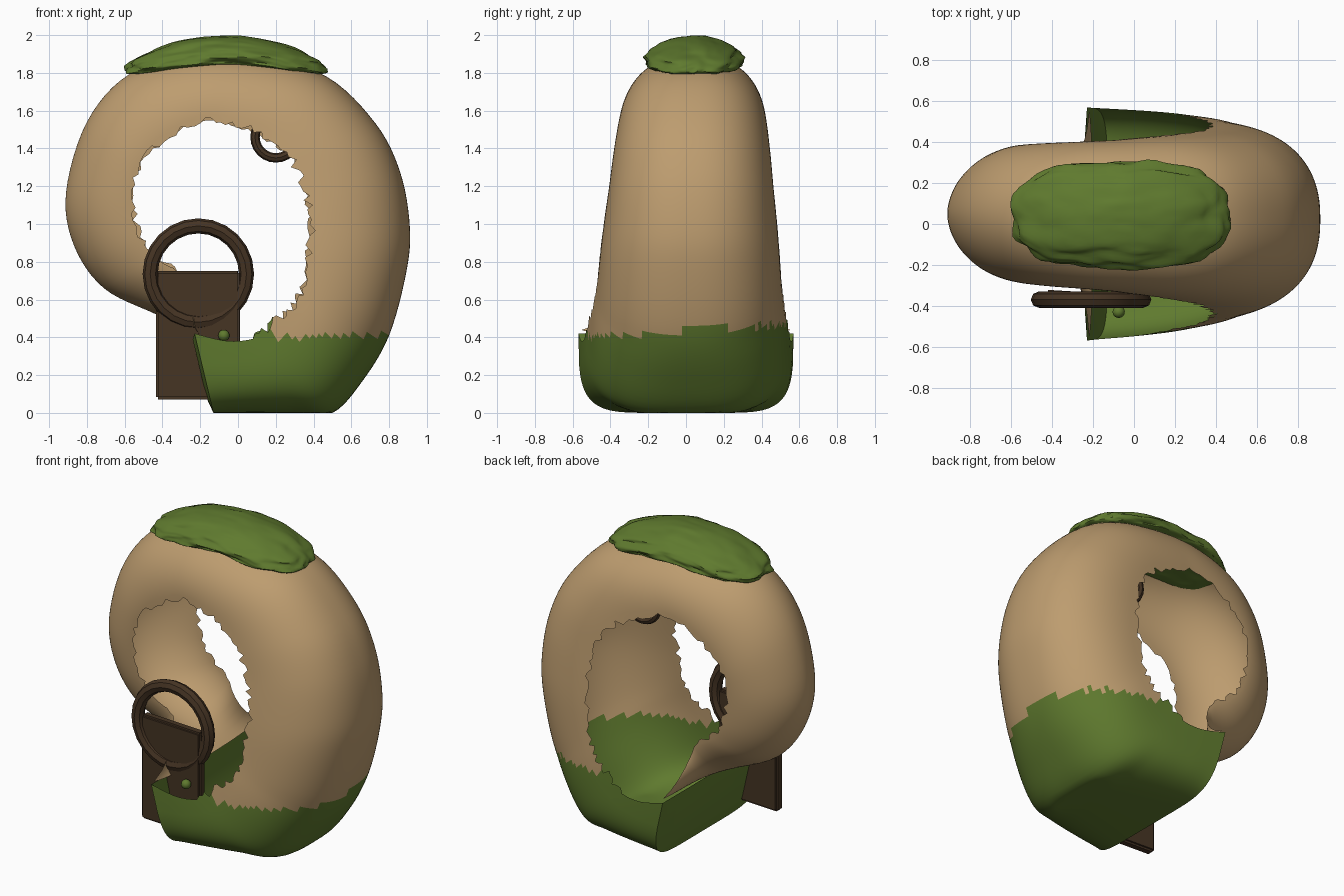
import bpy, bmesh, math, random
from mathutils import Matrix, Vector, noise

random.seed(4)
if "Cube" in bpy.data.objects:
    bpy.data.objects.remove(bpy.data.objects["Cube"])


def material(name, rgb):
    mat = bpy.data.materials.new(name)
    mat.use_nodes = True
    mat.diffuse_color = (*rgb, 1)
    mat.node_tree.nodes["Principled BSDF"].inputs["Base Color"].default_value = (*rgb, 1)
    return mat


TAN = material("tan", (0.51, 0.335, 0.16))
GREEN = material("moss green", (0.115, 0.195, 0.028))
BROWN = material("dark brown", (0.06, 0.034, 0.017))


def finish(obj, name, *mats):
    obj.name = name
    for mat in mats:
        obj.data.materials.append(mat)
    bpy.ops.object.select_all(action="DESELECT")
    obj.select_set(True)
    bpy.context.view_layer.objects.active = obj
    bpy.ops.object.shade_smooth_by_angle(angle=math.radians(40))
    return obj


def from_bmesh(bm, name, *mats):
    mesh = bpy.data.meshes.new(name)
    bm.to_mesh(mesh)
    bm.free()
    obj = bpy.data.objects.new(name, mesh)
    bpy.context.collection.objects.link(obj)
    return finish(obj, name, *mats)


def hoop(name, center, radius, tube):
    bpy.ops.mesh.primitive_torus_add(
        location=center, rotation=(math.pi / 2, 0, 0), major_radius=radius,
        minor_radius=tube, major_segments=24, minor_segments=8)
    return finish(bpy.context.object, name, BROWN)


def smooth_step(values, f):
    # Catmull-Rom blend of four neighbouring stations
    a, b, c, d = values
    return 0.5 * (2 * b + (c - a) * f + (2 * a - 5 * b + 4 * c - d) * f * f
                  + (3 * b - a - 3 * c + d) * f ** 3)


def spow(v, p):
    return math.copysign(abs(v) ** p, v)


# Curled shell stations, mouth to tail: inner x, z and outer x, z
STATIONS = [Vector(s) for s in (
    (-.23, .42, -.13, 0), (-.05, .38, .05, 0), (.1, .4, .3, 0), (.2, .48, .5, 0),
    (.3, .56, .66, .17), (.35, .68, .8, .41), (.39, .88, .89, .74), (.39, 1.05, .91, .98),
    (.36, 1.2, .86, 1.27), (.28, 1.36, .73, 1.53), (.15, 1.47, .47, 1.78),
    (-.03, 1.54, .12, 1.88), (-.2, 1.55, -.25, 1.89), (-.4, 1.45, -.58, 1.79),
    (-.53, 1.3, -.8, 1.54), (-.56, 1.12, -.91, 1.17), (-.52, .93, -.87, .89),
    (-.43, .82, -.71, .66), (-.3, .72, -.43, .52), (-.22, .44, -.2, .41))]
STEPS, ARC = 6, 60
last = len(STATIONS) - 1

# Hollow shell, open along the ragged inner edge
bm = bmesh.new()
rings = []
for i in range(last * STEPS + 1):
    k, f = divmod(i, STEPS)
    near = [STATIONS[min(max(k + j, 0), last)] for j in (-1, 0, 1, 2)]
    s = smooth_step(near, f / STEPS)
    t = i / (last * STEPS)
    inner, outer = Vector((s[0], s[1])), Vector((s[2], s[3]))
    width = 0.37 - 0.09 * (t - 0.6) / 0.4 if t > 0.6 else 0.57 - 0.2 * (t / 0.6) ** 1.1
    # The tail flares out to meet the mouth
    flare = max(0, t * last - last + 1)
    width += 0.27 * flare ** 2
    power = min(0.85, 0.3 + 2.2 * t) + min(0.22, max(0, t - 0.55))
    taper = 0.11 * max(0, 1 - t * 5)
    shift = 0.05 * min(1, t / 0.75) * (1 - flare)
    ring = []
    for j in range(ARC + 1):
        a = math.pi * j / ARC
        depth = max(0, math.sin(a)) ** power
        half = width * (1 - taper * depth ** 3)
        if j in (0, ARC) and 0.1 < t < 0.95:
            depth = random.uniform(-0.07, 0.03)
        p = inner.lerp(outer, depth)
        ring.append(bm.verts.new((p.x, shift - half * spow(math.cos(a), power), max(0, p.y))))
    rings.append(ring)
for i, (r, q) in enumerate(zip(rings, rings[1:])):
    for j in range(ARC):
        face = bm.faces.new((r[j], r[j + 1], q[j + 1], q[j]))
        c = face.calc_center_median()
        low = c.z < 0.435 + 0.06 * c.y + random.uniform(-0.01, 0.01)
        face.material_index = int(low and i < len(rings) / 2)

# Bulging wall that closes the mouth
mid = Vector((-0.19, 0, 0.22))
bulge = []
for v in rings[0]:
    p = mid.lerp(v.co, 0.75)
    bulge.append(bm.verts.new((p.x - 0.02, p.y, p.z + 0.02)))
edge = rings[0]
for j in range(ARC + 1):
    n = (j + 1) % (ARC + 1)
    bm.faces.new((edge[j], edge[n], bulge[n], bulge[j])).material_index = 1
bm.faces.new(bulge).material_index = 1
bmesh.ops.recalc_face_normals(bm, faces=bm.faces)
from_bmesh(bm, "curled_shell", TAN, GREEN)

# Lumpy moss cap draped over the top
bm = bmesh.new()
bmesh.ops.create_icosphere(bm, subdivisions=5, radius=1)
for v in bm.verts:
    flat = math.hypot(v.co.x, v.co.y)
    grow = 1
    if flat > 0:
        ux, uy = abs(v.co.x) / flat, abs(v.co.y) / flat
        grow = (ux ** 2.8 + uy ** 2.8) ** (-1 / 2.8)
    lump = noise.noise(v.co * 3) * 0.03 + noise.noise(v.co * 6) * 0.012
    x = v.co.x * grow * (0.53 + lump)
    y = v.co.y * grow * (0.255 + lump)
    z = 1.922 - 0.38 * x * x - 0.75 * y * y + spow(v.co.z, 0.8) * 0.075
    v.co = (x - 0.065, y + 0.045, z + lump * 0.25)
from_bmesh(bm, "moss_cap", GREEN)

# Hanging strap, turned slightly to follow the shell
bm = bmesh.new()
bmesh.ops.create_cube(bm, size=1, matrix=Matrix.Diagonal((0.445, 0.06, 0.68, 1)))
bmesh.ops.bevel(bm, geom=bm.edges[:], offset=0.012, segments=2, affect="EDGES")
strap = from_bmesh(bm, "strap", BROWN)
strap.location = (-0.212, -0.365, 0.412)
strap.rotation_euler.z = -0.06

# Hoops and stud
hoop("strap_hoop", (-0.21, -0.37, 0.735), 0.255, 0.04)
hoop("inner_hoop", (0.2, 0.16, 1.46), 0.11, 0.025)
bpy.ops.mesh.primitive_uv_sphere_add(segments=16, ring_count=10, radius=0.03,
                                     location=(-0.075, -0.43, 0.41))
finish(bpy.context.object, "strap_stud", GREEN)
